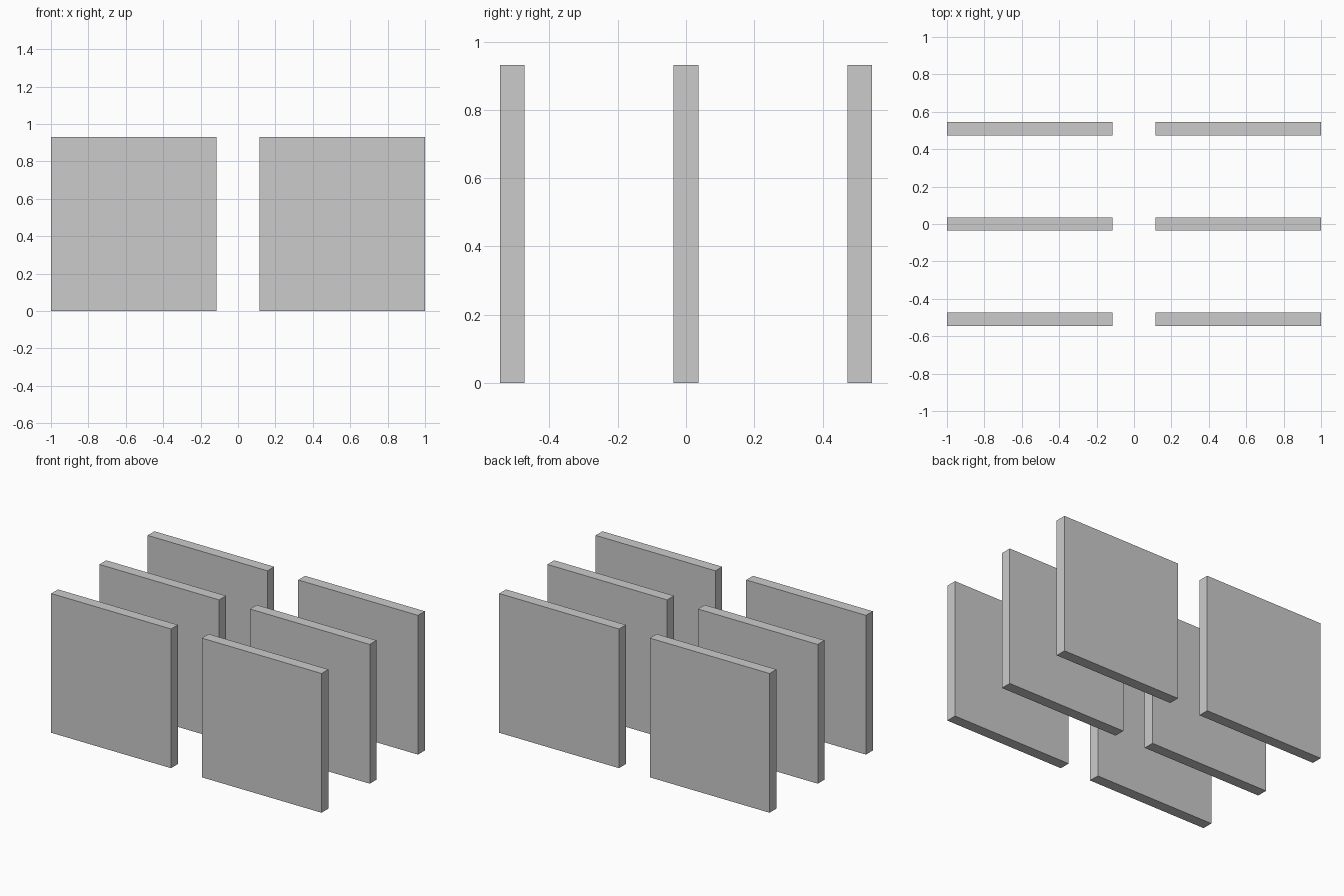
import bpy

if "Cube" in bpy.data.objects:
    bpy.data.objects.remove(bpy.data.objects["Cube"])

WIDTH, THICK, HEIGHT = 0.886, 0.072, 0.931
X_OFFSET = 1.0 - WIDTH / 2
Y_SPACING = 0.509


def panel(name, x, y):
    bpy.ops.mesh.primitive_cube_add(size=1, location=(x, y, HEIGHT / 2))
    obj = bpy.context.object
    obj.name = name
    obj.scale = (WIDTH, THICK, HEIGHT)
    bpy.ops.object.transform_apply(location=False, rotation=False, scale=True)


# Three rows of upright panels, one on each side of the central gap
for row, y in (("front", -Y_SPACING), ("middle", 0), ("back", Y_SPACING)):
    for side, x in (("left", -X_OFFSET), ("right", X_OFFSET)):
        panel(f"{row}_{side}_panel", x, y)
